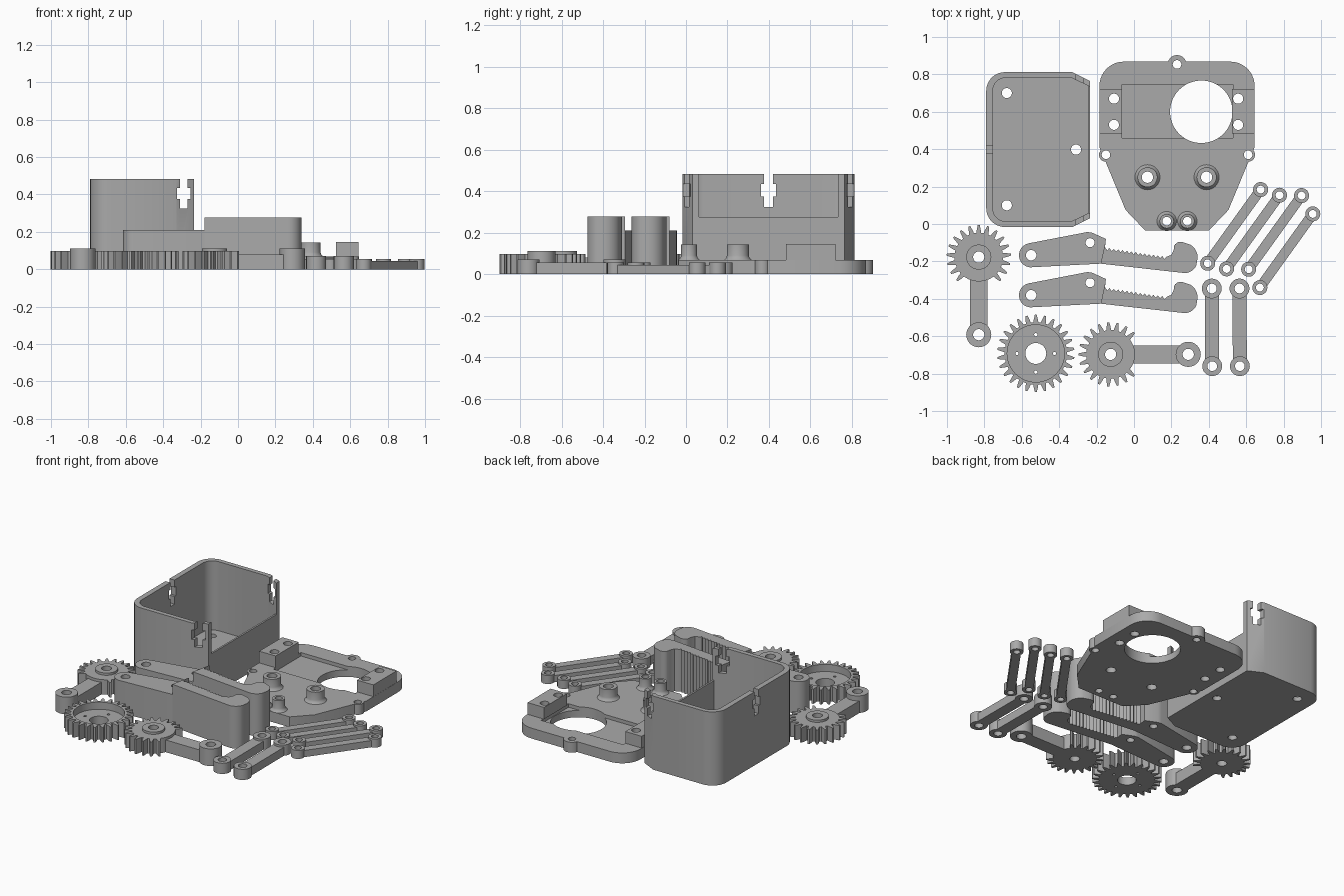
import bpy, bmesh, math
from mathutils import Matrix, Vector

if "Cube" in bpy.data.objects:
    bpy.data.objects.remove(bpy.data.objects["Cube"])

grey = bpy.data.materials.new("grey_plastic")
grey.diffuse_color = (0.4, 0.4, 0.4, 1)
grey.use_nodes = True
grey.node_tree.nodes["Principled BSDF"].inputs["Base Color"].default_value = grey.diffuse_color


def arc(cx, cy, r, a0=0, a1=360, n=32):
    """Points on an arc; a full circle leaves out the repeated end point."""
    count = n if abs(a1 - a0) >= 360 else n + 1
    return [(cx + r * math.cos(math.radians(a0 + (a1 - a0) * i / n)),
             cy + r * math.sin(math.radians(a0 + (a1 - a0) * i / n))) for i in range(count)]


def prism(name, loops, z0, z1):
    """Extrude an outline (first loop) with holes (other loops) from z0 to z1."""
    cu = bpy.data.curves.new(name, 'CURVE')
    cu.dimensions, cu.fill_mode, cu.extrude = '2D', 'BOTH', (z1 - z0) / 2
    for pts in loops:
        sp = cu.splines.new('POLY')
        sp.points.add(len(pts) - 1)
        for p, (x, y) in zip(sp.points, pts):
            p.co = (x, y, 0, 1)
        sp.use_cyclic_u = True
    ob = bpy.data.objects.new(name, cu)
    bpy.context.collection.objects.link(ob)
    bpy.ops.object.select_all(action='DESELECT')
    ob.select_set(True)
    bpy.context.view_layer.objects.active = ob
    bpy.ops.object.convert(target='MESH')
    ob = bpy.context.view_layer.objects.active
    bm = bmesh.new()
    bm.from_mesh(ob.data)
    bmesh.ops.translate(bm, verts=bm.verts, vec=(0, 0, (z0 + z1) / 2))
    bmesh.ops.remove_doubles(bm, verts=bm.verts, dist=1e-5)
    bmesh.ops.recalc_face_normals(bm, faces=bm.faces)
    bm.to_mesh(ob.data)
    bm.free()
    ob.data.materials.clear()
    ob.data.materials.append(grey)
    return ob


def rect(x0, x1, y0, y1):
    return [(x0, y0), (x1, y0), (x1, y1), (x0, y1)]


def join(name, obs):
    bpy.ops.object.select_all(action='DESELECT')
    for o in obs:
        o.select_set(True)
    bpy.context.view_layer.objects.active = obs[0]
    bpy.ops.object.join()
    obs[0].name = name
    return obs[0]


def boolean(ob, tool, op='DIFFERENCE'):
    m = ob.modifiers.new("cut", 'BOOLEAN')
    m.operation, m.object, m.solver = op, tool, 'EXACT'
    bpy.ops.object.select_all(action='DESELECT')
    bpy.context.view_layer.objects.active = ob
    ob.select_set(True)
    bpy.ops.object.modifier_apply(modifier=m.name)
    bpy.data.objects.remove(tool)


# Case: floor with screw holes, C-shaped wall, low thin wall on the open side
R, CY = 0.1, 0.398
outer = [(-0.235, 0.765), (-0.33, 0.812)] + arc(-0.69, 0.712, R, 90, 180, 10) \
    + arc(-0.69, 0.084, R, 180, 270, 10) + [(-0.33, -0.016), (-0.235, 0.031)]
inner = [(-0.235, 0.062), (-0.335, 0.014)] + arc(-0.685, 0.084, 0.07, 270, 180, 10) \
    + arc(-0.685, 0.712, 0.07, 180, 90, 10) + [(-0.335, 0.782), (-0.235, 0.734)]
wall = prism("case_wall", [outer + inner], 0.03, 0.483)
for w, z0, z1 in ((0.021, 0.325, 0.6), (0.037, 0.375, 0.435)):
    boolean(wall, prism("cutter", [rect(-0.29 - w, -0.29 + w, -0.2, 1)], z0, z1))
    boolean(wall, prism("cutter", [rect(-0.9, -0.7, CY - w, CY + w)], z0, z1))
floor = prism("case_floor", [outer] + [arc(x, y, 0.027) for x, y in
              ((-0.68, 0.70), (-0.31, CY), (-0.68, 0.10))], 0, 0.03)
low = prism("case_low_wall", [rect(-0.247, -0.235, 0.06, 0.736)], 0.03, 0.276)
join("case", [wall, floor, low])

# Base plate: tapered outline with screw tabs, shallow pocket and large round opening
CX = 0.23
half = [(0.17, -0.035), (0.275, 0.075), (0.385, 0.34), (0.415, 0.41)] + arc(0.285, 0.738, 0.13, 0, 90, 10)
outline = [(CX + x, y) for x, y in half] + [(CX - x, y) for x, y in reversed(half)]
plate = prism("base_plate", [outline], 0, 0.068)
tabs = ((CX, 0.853, 0.05), (CX - 0.38, 0.37, 0.037), (CX + 0.38, 0.37, 0.037))
for x, y, r in tabs:
    boolean(plate, prism("tab", [arc(x, y, r)], 0, 0.068), 'UNION')
boolean(plate, prism("cutter", [rect(-0.065, 0.53, 0.46, 0.745)], 0.045, 0.2))
boolean(plate, prism("cutter", [arc(0.36, 0.6, 0.167, n=64)], -0.1, 0.2))
bosses = ((0.072, 0.25, 0.053, 0.03), (0.388, 0.25, 0.053, 0.03),
          (0.175, 0.015, 0.038, 0.023), (0.285, 0.015, 0.038, 0.023))
block_holes = [(x, y) for x in (-0.107, 0.557) for y in (0.53, 0.67)]
for x, y, r in [(x, y, 0.023) for x, y, _ in tabs] + [(x, y, 0.027) for x, y in block_holes] \
        + [(x, y, h) for x, y, _, h in bosses]:
    boolean(plate, prism("cutter", [arc(x, y, r)], -0.1, 0.2))

# Raised mounting blocks on both sides of the pocket
for side, x0, x1, hx in (("left", -0.184, -0.065, -0.107), ("right", 0.525, 0.644, 0.557)):
    prism("mount_block_" + side, [rect(x0, x1, 0.483, 0.722)] +
          [arc(hx, y, 0.027) for y in (0.53, 0.67)], 0.068, 0.145)

# Flared hollow bosses, turned from a profile
for i, (x, y, r, h) in enumerate(bosses):
    prof = [(h, 0.06), (h, 0.142), (r, 0.142), (r, 0.09), (r + 0.004, 0.078), (r + 0.014, 0.068), (r + 0.014, 0.06)]
    bm = bmesh.new()
    n = 32
    rings = [[bm.verts.new((x + a * math.cos(2 * math.pi * k / n), y + a * math.sin(2 * math.pi * k / n), z))
              for k in range(n)] for a, z in prof]
    for j in range(len(prof)):
        A, B = rings[j], rings[(j + 1) % len(prof)]
        for k in range(n):
            bm.faces.new((A[k], A[(k + 1) % n], B[(k + 1) % n], B[k]))
    bmesh.ops.recalc_face_normals(bm, faces=bm.faces)
    me = bpy.data.meshes.new("boss")
    bm.to_mesh(me)
    bm.free()
    me.materials.append(grey)
    bpy.context.collection.objects.link(bpy.data.objects.new("boss_%d" % (i + 1), me))

# Gripper fingers: lower lever and taller jaw with a serrated edge
lever = arc(-0.55, -0.167, 0.065, 101, 265, 16) + [(-0.178, -0.212), (-0.15, -0.08), (-0.225, -0.046), (-0.25, -0.043)]
a, b, teeth = Vector((-0.155, -0.125)), Vector((0.175, -0.175)), 14
serrated = []
for i in range(teeth):
    serrated += [tuple(a.lerp(b, i / teeth)), tuple(a.lerp(b, (i + 0.5) / teeth) + Vector((0, -0.014)))]
jaw = [(-0.178, -0.212), (-0.15, -0.08)] + serrated + [tuple(b), (0.2, -0.165), (0.212, -0.14)] \
    + arc(0.25, -0.135, 0.04, 150, 80, 5) + arc(0.262, -0.178, 0.078, 60, -15, 8) \
    + arc(0.272, -0.196, 0.066, -20, -97, 8)
for i, dy in enumerate((0, -0.214)):
    move = lambda pts: [(x, y + dy) for x, y in pts]
    join("gripper_finger_%d" % (i + 1), [
        prism("lever", [move(lever), move(arc(-0.55, -0.167, 0.028)), move(arc(-0.235, -0.1, 0.024))], 0, 0.21),
        prism("jaw", [move(jaw)], 0, 0.277)])


def gear_outline(root, tip, count, skip=0):
    """Tapered teeth around a circle, leaving out those within skip degrees of +x."""
    pts, step = [], 360 / count
    for i in range(count):
        mid = (i + 0.5) * step
        bare = min(mid, 360 - mid) < skip
        for f, r in ((-0.34, root), (-0.22, (root + tip) / 2), (-0.1, tip),
                     (0.1, tip), (0.22, (root + tip) / 2), (0.34, root)):
            t = math.radians(mid + f * step)
            r = root if bare else r
            pts.append((r * math.cos(t), r * math.sin(t)))
    return pts


# Two gears with a crank arm
L = 0.415
for name, x, y, turn in (("crank_gear_left", -0.83, -0.177, -90), ("crank_gear_front", -0.125, -0.697, 0)):
    ob = join(name, [
        prism("gear", [gear_outline(0.13, 0.172, 21, 35), arc(0, 0, 0.03)], 0, 0.097),
        prism("hub", [arc(0, 0, 0.067), arc(0, 0, 0.03)], 0.097, 0.112),
        prism("arm", [rect(0.122, L - 0.045, -0.048, 0.048)], 0, 0.08),
        prism("end", [arc(L, 0, 0.067), arc(L, 0, 0.03)], 0, 0.112)])
    ob.data.transform(Matrix.Translation((x, y, 0)) @ Matrix.Rotation(math.radians(turn), 4, 'Z'))

# Drive gear: recessed face, centre bore and four small screw holes
small = [arc(0.1 * math.cos(k * math.pi / 2), 0.1 * math.sin(k * math.pi / 2), 0.009, n=12) for k in range(4)]
drive = join("drive_gear", [
    prism("web", [gear_outline(0.167, 0.207, 26), arc(0, 0, 0.056)] + small, 0, 0.05),
    prism("rim", [gear_outline(0.167, 0.207, 26), arc(0, 0, 0.153, n=48)], 0.05, 0.097)])
drive.data.transform(Matrix.Translation((-0.525, -0.692, 0)))


def link(name, x0, y0, x1, y1, r, hole, w, h, bar_h):
    """Flat bar between two ring-shaped ends."""
    d = Vector((x1 - x0, y1 - y0))
    ln = d.length
    ob = join(name, [
        prism("bar", [rect(r * 0.72, ln - r * 0.72, -w / 2, w / 2)], 0, bar_h),
        prism("end", [arc(0, 0, r), arc(0, 0, hole)], 0, h),
        prism("end", [arc(ln, 0, r), arc(ln, 0, hole)], 0, h)])
    ob.data.transform(Matrix.Translation((x0, y0, 0)) @ Matrix.Rotation(math.atan2(d.y, d.x), 4, 'Z'))


# Four slim links and two wide links
for i, (x, y) in enumerate(((0.394, -0.21), (0.495, -0.24), (0.613, -0.242), (0.673, -0.34))):
    link("slim_link_%d" % (i + 1), x, y, x + 0.283, y + 0.394, 0.04, 0.021, 0.053, 0.056, 0.044)
for i, x in enumerate((0.418, 0.566)):
    link("wide_link_%d" % (i + 1), x, -0.76, x - 0.002, -0.345, 0.053, 0.026, 0.075, 0.07, 0.056)

# Smooth the round walls, keep the edges sharp
bpy.ops.object.select_all(action='SELECT')
bpy.context.view_layer.objects.active = plate
bpy.ops.object.shade_smooth_by_angle(angle=math.radians(30))
